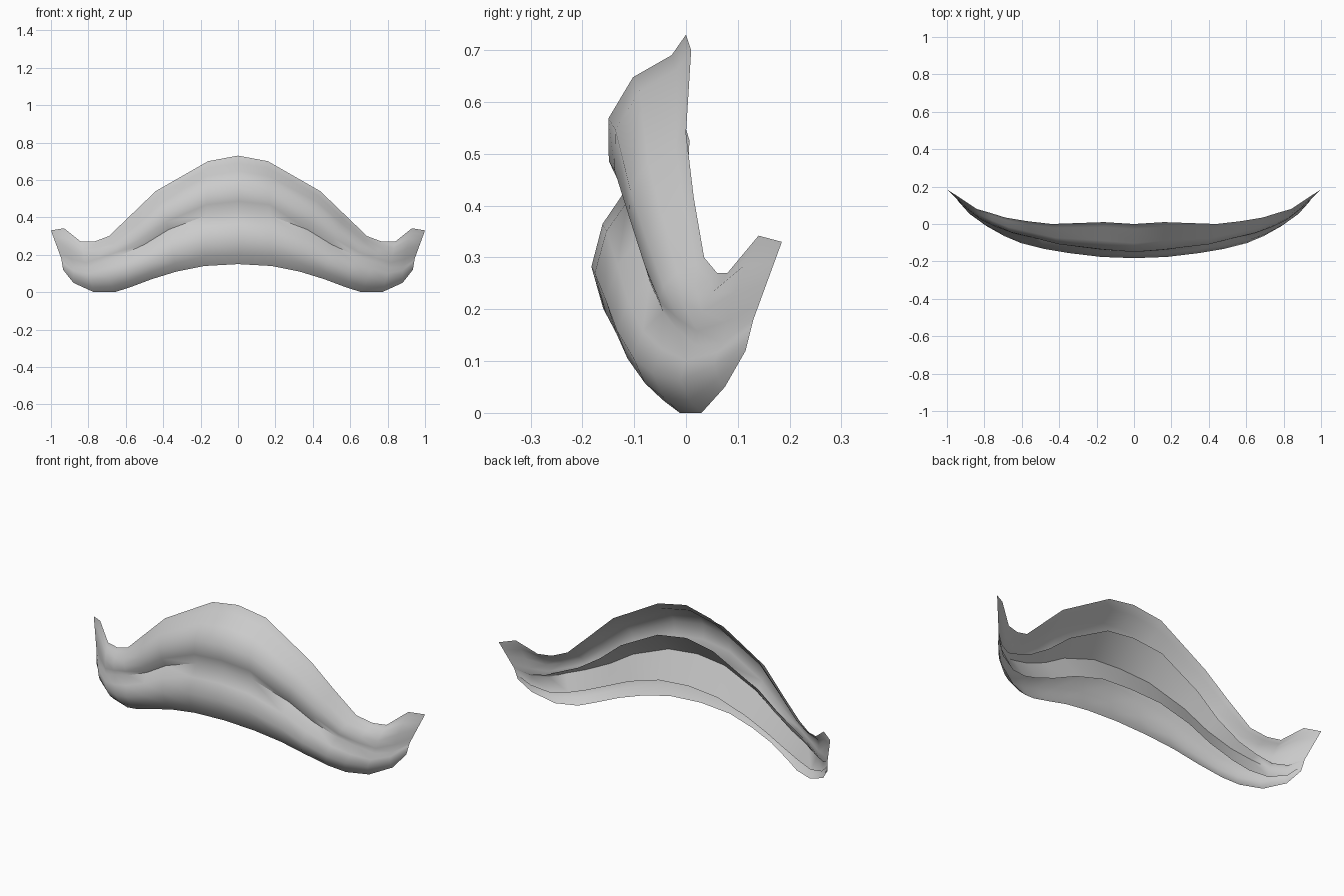
import bpy, bmesh, math
from mathutils import Vector

if "Cube" in bpy.data.objects:
    bpy.data.objects.remove(bpy.data.objects["Cube"])

# Rails from the centre (x = 0) out to the tip: upper rim, mouth crease, lower rim
TOP = [(0, .0, .73), (.16, .01, .70), (.44, 0, .54), (.57, .015, .415), (.69, .035, .30),
       (.77, .06, .27), (.84, .08, .27), (.93, .14, .342), (1, .185, .33)]
CREASE = [(0, -.12, .425), (.17, -.112, .41), (.37, -.09, .335), (.5, -.07, .255), (.63, -.045, .195),
          (.73, -.015, .16), (.81, .02, .13), (.88, .07, .135), (.945, .13, .18)]
LOW = [(0, -.125, .15), (.18, -.12, .14), (.33, -.1, .11), (.46, -.08, .07), (.58, -.045, .025),
       (.66, -.012, 0), (.77, .03, 0), (.88, .075, .05), (.935, .115, .12)]

# Fullness of upper lip, lower lip and back at each station
UP = [1, .95, .7, .52, .42, .3, .2, .1, 0]
DOWN = [1, 1, 1, .97, .95, .85, .6, .3, 0]
BACK = [1, 1, .85, .65, .5, .35, .25, .12, 0]
# Where the inner edge of the upper lip sits between rim and crease
INNER = [.59, .6, .66, .72, .77, .82, .87, .94, 1]

# Lip cross-sections: (position along the chord, y offset)
UPPER = [(.13, -.012), (.27, -.07), (.53, -.086), (.8, -.053)]
LOWER = [(.22, -.04), (.52, -.06), (.81, -.036)]


def bulge(a, b, shape, scale):
    return [a.lerp(b, t) + Vector((0, o * scale, 0)) for t, o in shape]


def section(i):
    t, c, l = Vector(TOP[i]), Vector(CREASE[i]), Vector(LOW[i])
    groove = c + Vector((0, .02 * BACK[i], 0))          # lips meet behind the crease
    return ([t] + bulge(t, c, UPPER, UP[i]) + [c] + bulge(c, l, LOWER, DOWN[i]) + [l]
            + bulge(c, l, [(.53, .1)], BACK[i]) + [groove]
            + bulge(t, c, [(INNER[i], .07)], BACK[i]))


# Loft both halves: outer lip skin, then the inner mouth lining (open at the back)
half = [section(i) for i in range(len(TOP))]
left = [[Vector((-p.x, p.y, p.z)) for p in s] for s in half[:0:-1]]
bm = bmesh.new()
rings = [[bm.verts.new(p) for p in s] for s in left + half]
n = len(rings[0])
for a, b in zip(rings, rings[1:]):
    for j in range(n - 1):
        if j != n - 4:
            bm.faces.new((a[j], a[j + 1], b[j + 1], b[j]))
bmesh.ops.remove_doubles(bm, verts=bm.verts[:], dist=.0005)
bmesh.ops.recalc_face_normals(bm, faces=bm.faces[:])

mesh = bpy.data.meshes.new("lips")
bm.to_mesh(mesh)
bm.free()
lips = bpy.data.objects.new("lips", mesh)
bpy.context.collection.objects.link(lips)
bpy.context.view_layer.objects.active = lips
lips.select_set(True)
bpy.ops.object.shade_smooth_by_angle(angle=math.radians(60))
